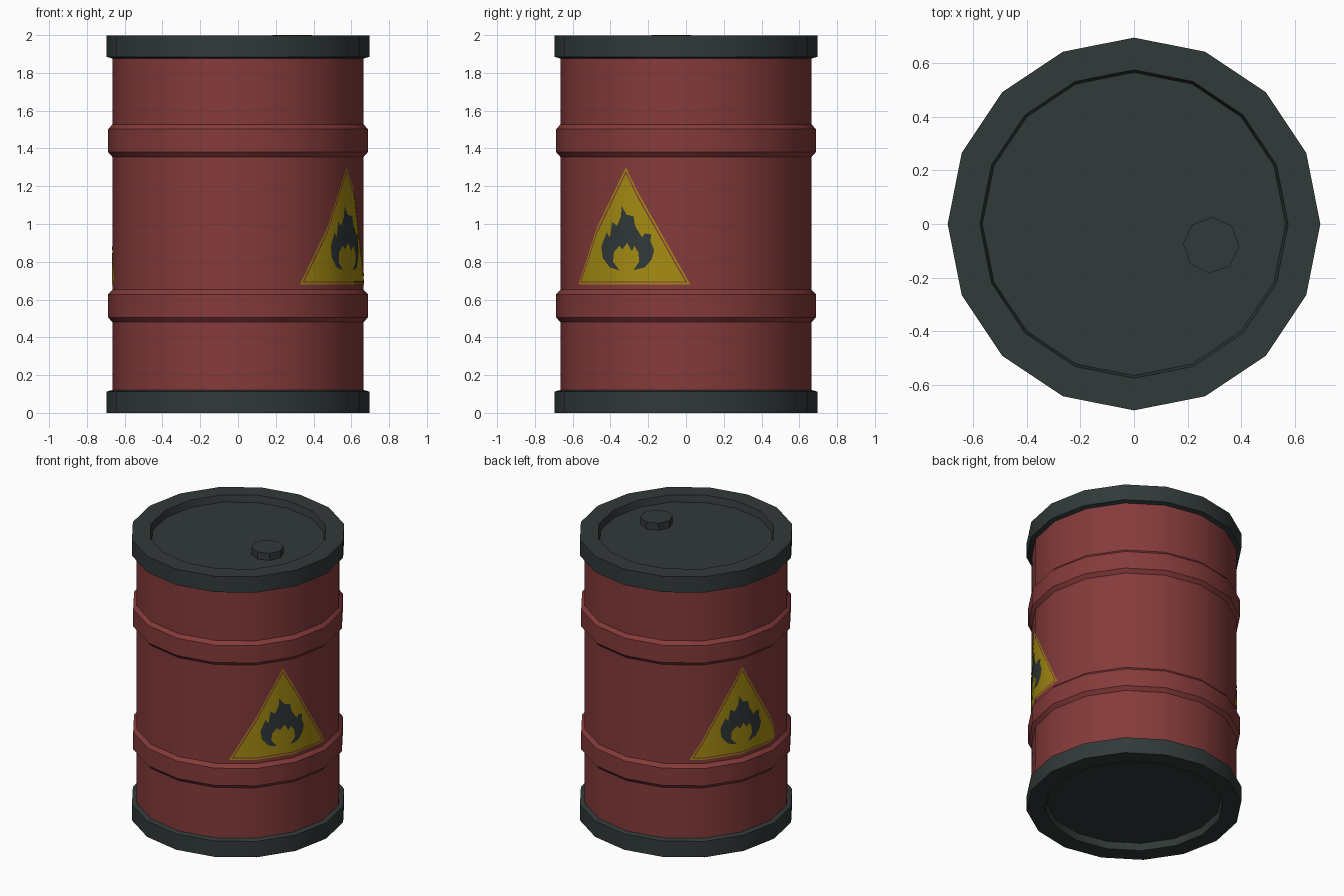
import bpy, bmesh, math

if "Cube" in bpy.data.objects:
    bpy.data.objects.remove(bpy.data.objects["Cube"])

SIDES = 16
BODY_R = 0.665


def material(name, rgb):
    m = bpy.data.materials.new(name)
    m.diffuse_color = (*rgb, 1)
    m.use_nodes = True
    m.node_tree.nodes["Principled BSDF"].inputs["Base Color"].default_value = m.diffuse_color
    return m


RED = material("barrel_red", (0.235, 0.043, 0.043))
DARK = material("dark_grey", (0.031, 0.041, 0.041))
YELLOW = material("warning_yellow", (0.376, 0.262, 0.006))


def add_object(name, bm, mat):
    mesh = bpy.data.meshes.new(name)
    bm.to_mesh(mesh)
    bm.free()
    mesh.materials.append(mat)
    ob = bpy.data.objects.new(name, mesh)
    bpy.context.collection.objects.link(ob)
    return ob


def lathe(name, profile, mat, sides=SIDES, centre=(0, 0), turn=0.0, cap_top=False, cap_bottom=False):
    """Spin a (radius, height) profile, listed from top to bottom."""
    bm = bmesh.new()
    rings = []
    for r, z in profile:
        angles = [turn + 2 * math.pi * i / sides for i in range(sides)]
        rings.append([bm.verts.new((centre[0] + r * math.cos(a), centre[1] + r * math.sin(a), z))
                      for a in angles])
    for up, low in zip(rings, rings[1:]):
        for i in range(sides):
            j = (i + 1) % sides
            bm.faces.new((up[i], low[i], low[j], up[j]))
    if cap_top:
        bm.faces.new(rings[0])
    if cap_bottom:
        bm.faces.new(rings[-1][::-1])
    ob = add_object(name, bm, mat)
    bpy.ops.object.select_all(action='DESELECT')
    ob.select_set(True)
    bpy.context.view_layer.objects.active = ob
    bpy.ops.object.shade_smooth_by_angle(angle=math.radians(30))
    return ob


def on_body(deg, r):
    """Point on the faceted body at an angle, and its radial direction."""
    step = 360 / SIDES
    k = math.floor(deg / step)
    t = deg / step - k
    a, b = (math.radians(step * n) for n in (k, k + 1))
    x = r * ((1 - t) * math.cos(a) + t * math.cos(b))
    y = r * ((1 - t) * math.sin(a) + t * math.sin(b))
    return x, y


def decal(name, polygons, mat, centre, lift, limit):
    """Wrap flat (across, height) polygons round the body as a thin plate."""
    bm = bmesh.new()
    for poly in polygons:
        bm.faces.new([bm.verts.new((centre + math.degrees(u / BODY_R), z, 0)) for u, z in poly])
    bm.normal_update()
    for f in bm.faces:
        if f.normal.z < 0:
            f.normal_flip()
    bmesh.ops.triangulate(bm, faces=bm.faces[:])
    # split where the body has its edges
    for k in range(-4, 10):
        bmesh.ops.bisect_plane(bm, geom=bm.verts[:] + bm.edges[:] + bm.faces[:],
                               plane_co=(k * 360 / SIDES, 0, 0), plane_no=(1, 0, 0))
    bmesh.ops.bisect_plane(bm, geom=bm.verts[:] + bm.edges[:] + bm.faces[:],
                           plane_co=(limit, 0, 0), plane_no=(1, 0, 0), clear_outer=True)
    normals = []
    for v in bm.verts:
        deg, z = v.co.x, v.co.y
        a = math.radians(deg)
        normals.append((math.cos(a), math.sin(a), 0))
        v.co = (*on_body(deg, BODY_R + lift), z)
    for f in bm.faces:
        f.smooth = True
    ob = add_object(name, bm, mat)
    ob.data.normals_split_custom_set_from_vertices(normals)


# Red body with two raised ribs
body = [(BODY_R, 1.89)]
for low in (1.355, 0.48):
    body += [(BODY_R, low + 0.172), (0.687, low + 0.148), (0.687, low + 0.025), (BODY_R, low)]
body.append((BODY_R, 0.11))
lathe("barrel_body", body, RED)

# Dark end caps with recessed discs
cap = [(0.565, 1.95), (0.575, 1.998), (0.695, 1.998), (0.695, 1.885), (0.66, 1.875)]
lathe("top_cap", cap, DARK, cap_top=True)
lathe("bottom_cap", [(r, max(0, 1.998 - z)) for r, z in reversed(cap)], DARK, cap_bottom=True)

# Filler plug on the lid
lathe("filler_plug", [(0.105, 2.0), (0.105, 1.945)], DARK, sides=8,
      centre=(0.288, -0.079), turn=math.radians(-3), cap_top=True)

# Warning sign shapes: outlined triangle and flame
MID = 0.887


def triangle(s):
    return [(u * s, MID + (z - MID) * s) for u, z in ((-0.36, 0.68), (0.36, 0.68), (0, 1.30))]


outer, inner = triangle(1.0), triangle(0.955)
border = [[outer[i], outer[(i + 1) % 3], inner[(i + 1) % 3], inner[i]] for i in range(3)]
flame = [(-0.025, 1.095), (0.005, 1.05), (0.05, 1.04), (0.06, 0.99), (0.10, 0.93), (0.115, 0.95),
         (0.15, 0.945), (0.145, 0.91), (0.165, 0.86), (0.15, 0.81), (0.115, 0.77), (0.05, 0.755),
         (0.085, 0.80), (0.08, 0.85), (0.055, 0.885), (0.04, 0.855), (0.01, 0.90), (-0.02, 0.865),
         (-0.04, 0.885), (-0.075, 0.85), (-0.08, 0.80), (-0.04, 0.755), (-0.10, 0.77), (-0.145, 0.82),
         (-0.155, 0.88), (-0.12, 0.955), (-0.10, 0.93), (-0.085, 1.01), (-0.055, 0.99), (-0.03, 1.04)]

for side, centre, limit in (("right", -29, 10), ("left", 158, 185)):
    decal(side + "_sign_triangle", [triangle(0.92)] + border, YELLOW, centre, 0.003, limit)
    decal(side + "_sign_flame", [flame], DARK, centre, 0.006, limit)
